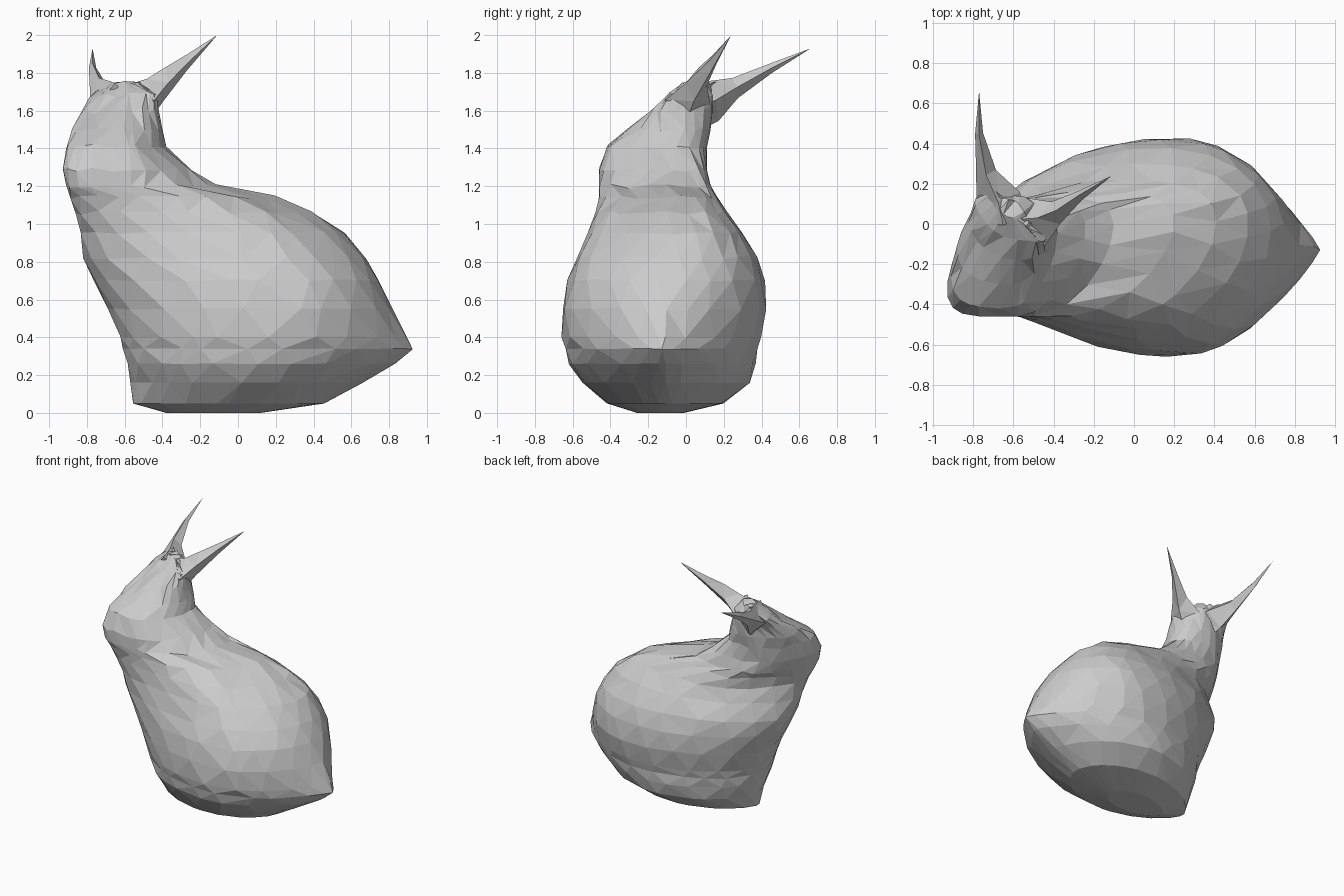
import bpy, bmesh, math, random
from mathutils import Vector

if "Cube" in bpy.data.objects:
    bpy.data.objects.remove(bpy.data.objects["Cube"], do_unlink=True)

random.seed(4)
SIDES = 22

grey = bpy.data.materials.new("stone_grey")
grey.use_nodes = True
grey.diffuse_color = (.6, .6, .6, 1)
grey.node_tree.nodes["Principled BSDF"].inputs["Base Color"].default_value = grey.diffuse_color


def loft(name, rings):
    """Skin a list of rings with flat triangles and close both ends."""
    bm = bmesh.new()
    loops = [[bm.verts.new(point) for point in ring] for ring in rings]
    for lower, upper in zip(loops, loops[1:]):
        for i in range(len(lower)):
            bm.faces.new((lower[i - 1], lower[i], upper[i], upper[i - 1]))
    for end in (loops[0], loops[-1]):
        bm.faces.new(end)
    bmesh.ops.recalc_face_normals(bm, faces=bm.faces)
    bmesh.ops.triangulate(bm, faces=bm.faces)
    mesh = bpy.data.meshes.new(name)
    bm.to_mesh(mesh)
    bm.free()
    mesh.materials.append(grey)
    obj = bpy.data.objects.new(name, mesh)
    bpy.context.collection.objects.link(obj)


def bell(z, centre, width):
    """Smooth bump that is one at the centre height."""
    return math.exp(-((z - centre) / width) ** 2)


def body_slice(index, z, front, widest, rear, right, left):
    """Level oval: pointed at feet and tail, turned right at the muzzle and back at the crown."""
    middle, half = (left + right) / 2, (left - right) / 2
    head_turn = bell(z, 1.2, .4) * .16 - bell(z, 1.7, .2) * .12
    foot_point = 1 + .4 * bell(z, .08, .1)
    tail_point = 1 + .8 * bell(z, .34, .2)
    ring = []
    for i in range(SIDES):
        angle = math.tau * (i + index % 2 / 2) / SIDES
        angle += random.uniform(-.1, .1) * math.sin(angle)
        c, s = math.cos(angle), math.sin(angle)
        if c > 0:
            reach, swing, power = rear - widest, head_turn, tail_point
        else:
            reach, swing, power = widest - front, -head_turn, foot_point
        y = middle + half * math.copysign(abs(s) ** power, s) + swing * c * c
        ring.append((widest + reach * c, y, z * random.uniform(.99, 1.01)))
    return ring


def ear(name, up, tip, stations):
    """Thin diamond section along a path; each station is centre, height, width."""
    up, tip = Vector(up).normalized(), Vector(tip)
    side = up.cross(tip - Vector(stations[0][:3])).normalized()
    rings = []
    for x, y, z, height, width in stations:
        centre = Vector((x, y, z))
        rings.append([centre + up * height, centre + side * width,
                      centre - up * height, centre - side * width])
    rings.append([tip.lerp(corner, .04) for corner in rings[-1]])
    loft(name, rings)


# Body and head slices: height, front, widest point, rear, right side, left side
slices = [
    (0, -.38, -.1, .12, -.26, -.01),
    (.05, -.56, 0, .46, -.42, .2),
    (.16, -.57, .08, .66, -.55, .34),
    (.26, -.59, .13, .84, -.62, .37),
    (.34, -.61, .17, .925, -.64, .38),
    (.4, -.63, .19, .9, -.66, .4),
    (.55, -.69, .2, .82, -.66, .43),
    (.7, -.77, .18, .75, -.63, .42),
    (.82, -.82, .13, .68, -.58, .38),
    (.95, -.84, .04, .57, -.52, .3),
    (1.06, -.86, -.12, .41, -.48, .22),
    (1.14, -.89, -.36, .2, -.46, .16),
    (1.2, -.91, -.52, -.1, -.46, .13),
    (1.29, -.93, -.59, -.24, -.46, .11),
    (1.41, -.91, -.64, -.38, -.42, .11),
    (1.5, -.88, -.62, -.4, -.3, .13),
    (1.6, -.82, -.58, -.42, -.18, .14),
    (1.68, -.79, -.57, -.43, -.08, .14),
    (1.74, -.7, -.61, -.52, .03, .12),
]
loft("body", [body_slice(index, *row) for index, row in enumerate(slices)])

# Ears, rooted in the crown and swept back and apart
ear("left_ear", up=(.05, .15, 1), tip=(-.11, .24, 2), stations=[
    (-.59, 0, 1.58, .16, .1),
    (-.49, .01, 1.64, .13, .13),
    (-.39, .055, 1.74, .09, .06),
    (-.27, .14, 1.855, .045, .025),
])
ear("right_ear", up=(0, -.3, 1), tip=(-.77, .66, 1.93), stations=[
    (-.65, .03, 1.62, .13, .11),
    (-.675, .14, 1.65, .11, .11),
    (-.735, .26, 1.72, .055, .05),
    (-.77, .45, 1.825, .025, .02),
])
